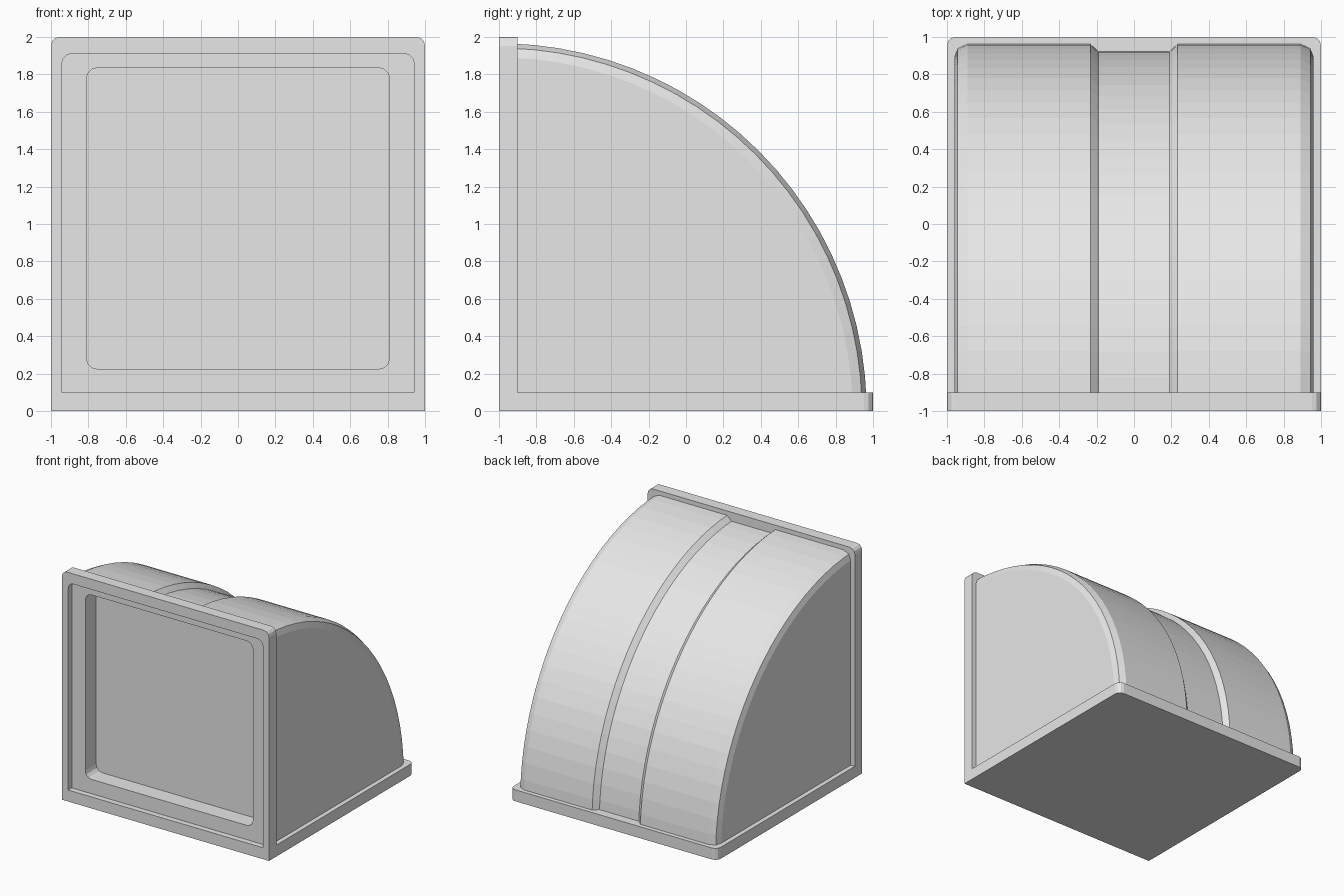
import bpy, bmesh
from math import sin, cos, pi

if "Cube" in bpy.data.objects:
    bpy.data.objects.remove(bpy.data.objects["Cube"], do_unlink=True)

grey = bpy.data.materials.new("light grey")
grey.use_nodes = True
grey.diffuse_color = (0.8, 0.8, 0.8, 1)
grey.node_tree.nodes["Principled BSDF"].inputs["Base Color"].default_value = (0.8, 0.8, 0.8, 1)


def finish(bm, name):
    bmesh.ops.recalc_face_normals(bm, faces=bm.faces)
    mesh = bpy.data.meshes.new(name)
    bm.to_mesh(mesh)
    bm.free()
    mesh.materials.append(grey)
    obj = bpy.data.objects.new(name, mesh)
    bpy.context.collection.objects.link(obj)
    return obj


def prism(name, points, vector):
    """Extrude a flat outline along a vector."""
    bm = bmesh.new()
    face = bm.faces.new([bm.verts.new(p) for p in points])
    new = bmesh.ops.extrude_face_region(bm, geom=[face])["geom"]
    bmesh.ops.translate(bm, vec=vector, verts=[v for v in new if isinstance(v, bmesh.types.BMVert)])
    return finish(bm, name)


def arch(half, bottom, top, r):
    """Outline with two rounded upper corners, from lower left to lower right."""
    left = [(-half, bottom)]
    for i in range(4):
        a = i * pi / 6
        left.append((-half + r - r * cos(a), top - r + r * sin(a)))
    return left + [(-x, z) for x, z in reversed(left)]


# Base plate with rounded back corners
prism("base_plate", [(x, y, 0) for x, y in arch(1, -1, 1, 0.05)], (0, 0, 0.1))

# Front frame, open above the base plate
outline = arch(1, 0.1, 2, 0.05) + arch(0.94, 0.1, 1.91, 0.05)[::-1]
prism("front_frame", [(x, -1, z) for x, z in outline], (0, 0.1, 0))

# Curved body: cross-section of half-widths and radii, with a central groove
half = [(0.96, 1.89), (0.943, 1.94), (0.89, 1.965), (0.233, 1.965), (0.19, 1.925)]
section = [(-x, r) for x, r in half] + half[::-1]
FRONT, FLOOR, STEPS = -0.95, 0.05, 22
bm = bmesh.new()
rows = []
for i in range(STEPS + 1):
    a = 0.0262 + (pi / 2 - 0.0524) * i / STEPS
    row = []
    for x, r in section:
        y = FRONT if i == STEPS else -1 + r * cos(a)
        z = FLOOR if i == 0 else r * sin(a)
        row.append(bm.verts.new((x, y, z)))
    rows.append(row)
for low, high in zip(rows, rows[1:]):
    for k in range(len(section) - 1):
        bm.faces.new((low[k], low[k + 1], high[k + 1], high[k]))
corner_r = bm.verts.new((-0.96, FRONT, FLOOR))
corner_l = bm.verts.new((0.96, FRONT, FLOOR))
bm.faces.new([row[0] for row in rows] + [corner_r])
bm.faces.new([row[-1] for row in rows] + [corner_l])
bm.faces.new(rows[0] + [corner_l, corner_r])
bm.faces.new(rows[-1] + [corner_l, corner_r])
body = finish(bm, "curved_body")

# Rounded rectangular recess in the front of the body
upper = arch(0.81, 1.03, 1.835, 0.06)[1:-1]
lower = [(x, 2.06 - z) for x, z in reversed(upper)]
cutter = prism("recess_cutter", [(x, -1.1, z) for x, z in upper + lower], (0, 0.3, 0))
cutter.hide_render = True
cut = body.modifiers.new("recess", "BOOLEAN")
cut.object = cutter
cut.operation = "DIFFERENCE"
cut.solver = "EXACT"
bpy.context.view_layer.objects.active = body
bpy.ops.object.modifier_apply(modifier=cut.name)
bpy.data.objects.remove(cutter, do_unlink=True)
